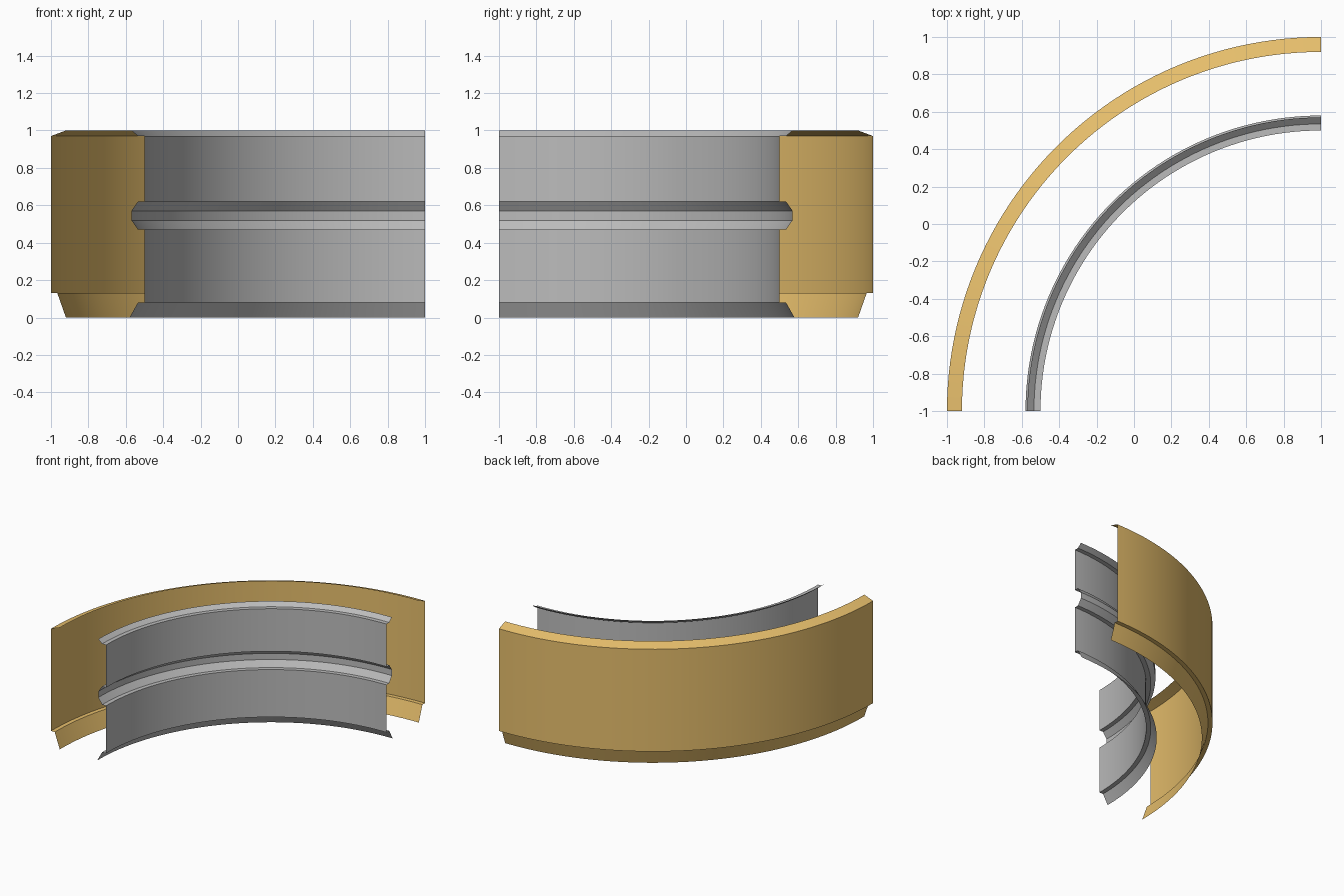
import bpy, bmesh, math
from mathutils import Vector

cube = bpy.data.objects.get("Cube")
if cube:
    bpy.data.objects.remove(cube, do_unlink=True)

CENTRE = Vector((1, -1, 0))   # axis of the quarter ring
SEGMENTS = 48


def material(name, colour):
    mat = bpy.data.materials.new(name)
    mat.use_nodes = True
    mat.diffuse_color = colour
    mat.node_tree.nodes["Principled BSDF"].inputs["Base Color"].default_value = colour
    return mat


def quarter_shell(name, profile, mat, facing):
    """Spin an open (radius, height) profile a quarter turn; facing 1 = outward, -1 = inward."""
    bm = bmesh.new()
    verts = [bm.verts.new((CENTRE.x - r, CENTRE.y, z)) for r, z in profile]
    edges = [bm.edges.new(pair) for pair in zip(verts, verts[1:])]
    bmesh.ops.spin(bm, geom=verts + edges, cent=CENTRE, axis=(0, 0, 1),
                   angle=-math.pi / 2, steps=SEGMENTS)
    bmesh.ops.recalc_face_normals(bm, faces=bm.faces)
    bm.normal_update()
    lean = 0
    for f in bm.faces:
        radial = f.calc_center_median() - CENTRE
        radial.z = 0
        lean += f.normal.dot(radial) * f.calc_area()
    if lean * facing < 0:
        bmesh.ops.reverse_faces(bm, faces=bm.faces)
    mesh = bpy.data.meshes.new(name)
    bm.to_mesh(mesh)
    bm.free()
    mesh.materials.append(mat)
    obj = bpy.data.objects.new(name, mesh)
    bpy.context.collection.objects.link(obj)
    bpy.ops.object.select_all(action='DESELECT')
    obj.select_set(True)
    bpy.context.view_layer.objects.active = obj
    bpy.ops.object.shade_smooth_by_angle(angle=math.radians(20))
    return obj


gold = material("gold", (0.80, 0.52, 0.15, 1))
grey = material("grey", (0.50, 0.50, 0.50, 1))

# Outer wall: tapered foot, small step, tall wall, chamfered rim
quarter_shell("outer_wall", [
    (1.92, 0), (1.966, 0.13), (2, 0.13), (2, 0.97), (1.92, 1)], gold, 1)

# Inner wall: flared foot, stepped groove at mid height, flared lip
quarter_shell("inner_wall", [
    (1.58, 0), (1.535, 0.08), (1.5, 0.08),
    (1.5, 0.47), (1.535, 0.47), (1.57, 0.52),
    (1.57, 0.57), (1.535, 0.62), (1.5, 0.62),
    (1.5, 0.97), (1.535, 0.97), (1.57, 1)], grey, -1)
